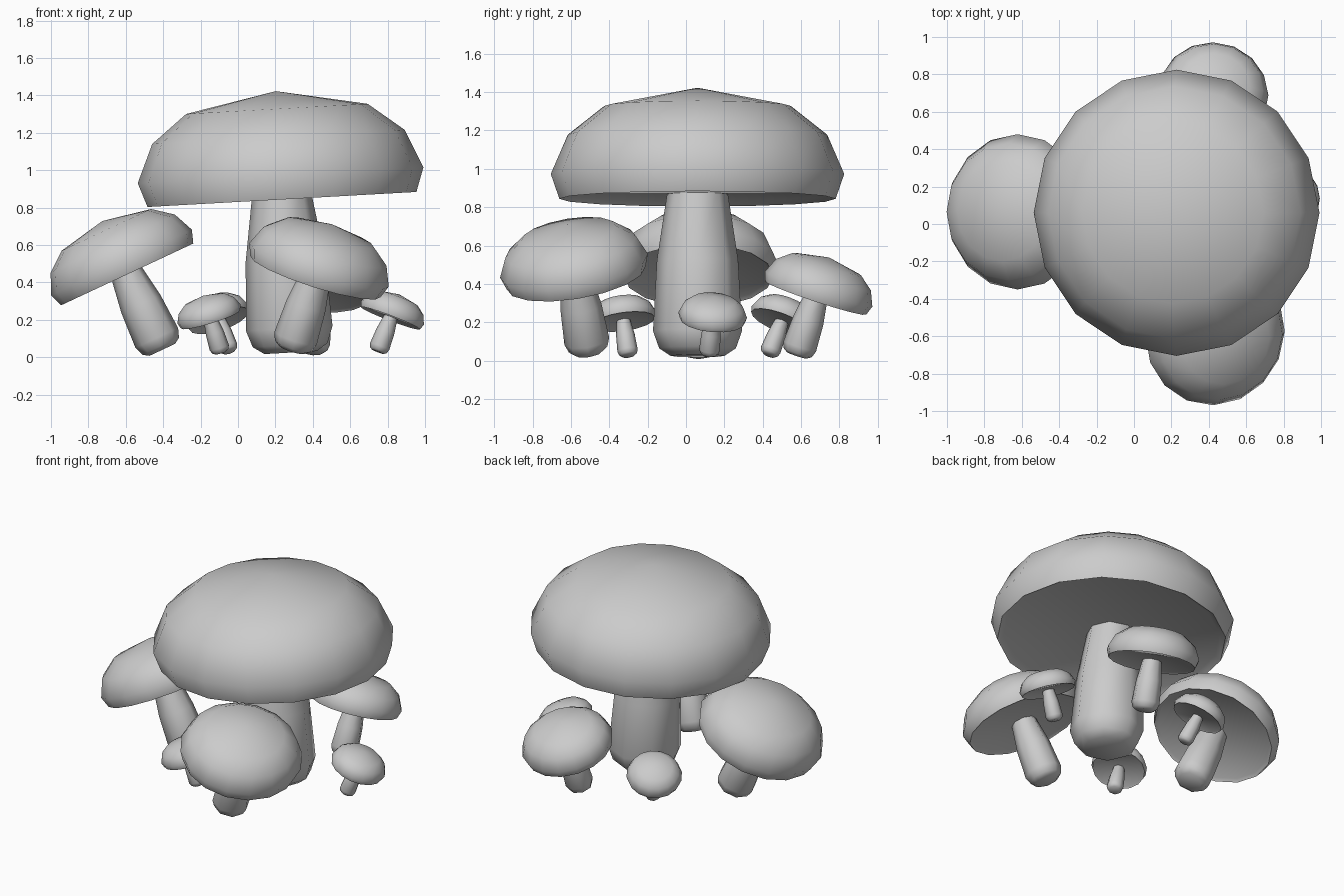
import bpy, bmesh, math
from mathutils import Vector, Matrix

if "Cube" in bpy.data.objects:
    bpy.data.objects.remove(bpy.data.objects["Cube"])

# profiles (radius, height) of a mushroom of size 1, origin at the foot
CAP = [(0.68, 0.865), (0.72, 0.84), (0.765, 0.97), (0.676, 1.175), (0.486, 1.325), (0, 1.42)]
STEM = [(0.14, 0.02), (0.20, 0.06), (0.232, 0.15), (0.212, 0.52), (0.155, 0.89)]


def lathe(name, profile, sides, matrix):
    """Spin a profile around z into a closed, smooth-shaded solid."""
    bm = bmesh.new()
    rings = []
    for r, z in profile:
        if r == 0:
            rings.append([bm.verts.new((0, 0, z))] * sides)
        else:
            rings.append([bm.verts.new((r * math.cos(2 * math.pi * i / sides),
                                        r * math.sin(2 * math.pi * i / sides), z))
                          for i in range(sides)])
    for a, b in zip(rings, rings[1:]):
        for i in range(sides):
            j = (i + 1) % sides
            bm.faces.new(list(dict.fromkeys((a[i], a[j], b[j], b[i]))))
    bm.faces.new(rings[0][::-1])
    if profile[-1][0] > 0:
        bm.faces.new(rings[-1])
    bmesh.ops.recalc_face_normals(bm, faces=bm.faces)
    mesh = bpy.data.meshes.new(name)
    bm.to_mesh(mesh)
    bm.free()
    ob = bpy.data.objects.new(name, mesh)
    ob.matrix_world = matrix
    bpy.context.collection.objects.link(ob)
    bpy.ops.object.select_all(action='DESELECT')
    ob.select_set(True)
    bpy.context.view_layer.objects.active = ob
    bpy.ops.object.shade_smooth_by_angle(angle=math.radians(60))


def mushroom(name, foot, lean, size):
    """A stem and cap, leaning along the given direction."""
    turn = Vector((0, 0, 1)).rotation_difference(Vector(lean))
    m = Matrix.LocRotScale(Vector(foot), turn, Vector((size, size, size)))
    lathe(name + "_stem", STEM, 8, m)
    lathe(name + "_cap", CAP, 16, m)


# name, foot position, leaning direction, size
mushroom("large", (0.282, 0.06, 0.005), (-0.056, 0, 1), 1.0)
mushroom("left_medium", (-0.40, 0.065, 0.03), (-0.467, 0, 1), 0.5425)
mushroom("front_medium", (0.285, -0.505, 0.03), (0.32, -0.17, 1), 0.51)
mushroom("back_medium", (0.40, 0.575, 0.02), (0.07, 0.33, 1), 0.385)
mushroom("right_small", (0.745, 0.12, 0.025), (0.38, 0.09, 1), 0.235)
mushroom("front_small", (-0.09, -0.30, 0.02), (-0.31, -0.14, 1), 0.23)
mushroom("back_small", (-0.045, 0.43, 0.025), (-0.33, 0.38, 1), 0.23)
